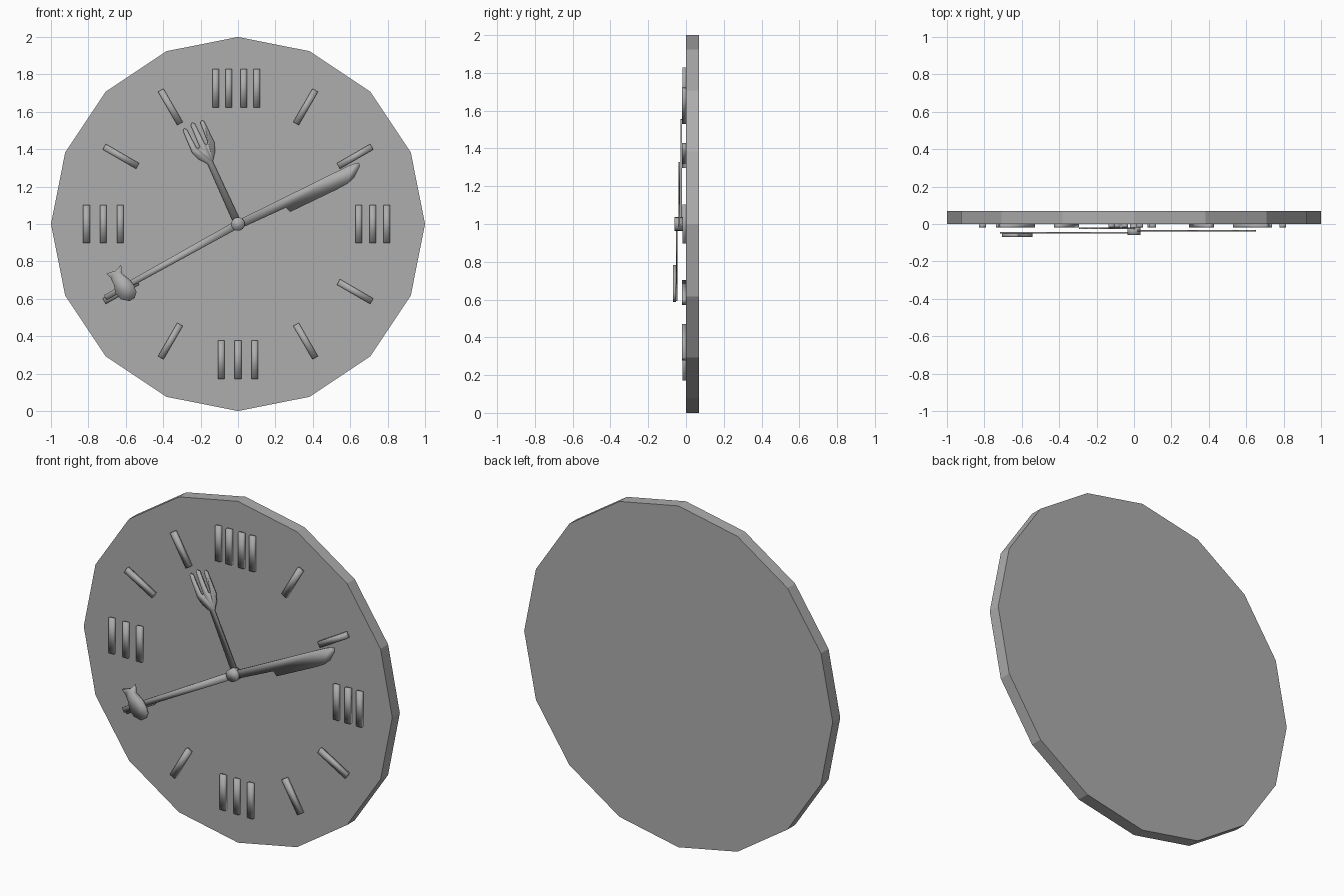
import bpy, bmesh, math
from mathutils import Vector

if "Cube" in bpy.data.objects:
    bpy.data.objects.remove(bpy.data.objects["Cube"])

grey = bpy.data.materials.new("dark_grey")
grey.diffuse_color = (.42, .42, .42, 1)
grey.use_nodes = True
grey.node_tree.nodes["Principled BSDF"].inputs["Base Color"].default_value = grey.diffuse_color


def plate(name, outlines, front, back, smooth=True):
    """Extrude (x, z) outlines between two depths."""
    bm = bmesh.new()
    for pts in outlines:
        face = bm.faces.new([bm.verts.new((x, front, z)) for x, z in pts])
        ext = bmesh.ops.extrude_face_region(bm, geom=[face], use_keep_orig=True)
        verts = [g for g in ext["geom"] if isinstance(g, bmesh.types.BMVert)]
        bmesh.ops.translate(bm, verts=verts, vec=(0, back - front, 0))
    bmesh.ops.recalc_face_normals(bm, faces=bm.faces)
    for face in bm.faces:
        face.smooth = smooth
    mesh = bpy.data.meshes.new(name)
    bm.to_mesh(mesh)
    bm.free()
    mesh.materials.append(grey)
    obj = bpy.data.objects.new(name, mesh)
    bpy.context.collection.objects.link(obj)
    return obj


def ring(radius, sides):
    return [(radius * math.sin(2 * math.pi * i / sides),
             1 + radius * math.cos(2 * math.pi * i / sides)) for i in range(sides)]


def turned(pts, degrees):
    """Local (side, along) points turned clockwise from twelve o'clock about the hub."""
    s, c = math.sin(math.radians(degrees)), math.cos(math.radians(degrees))
    return [(u * c + v * s, 1 - u * s + v * c) for u, v in pts]


def bar(x, z, w, h):
    return [(x - w / 2, z - h / 2), (x + w / 2, z - h / 2),
            (x + w / 2, z + h / 2), (x - w / 2, z + h / 2)]


# Sixteen-sided clock face
plate("clock_face", [ring(1, 16)], 0, 0.07, smooth=False)

# Slim hour markers
for hour in (1, 2, 4, 5, 7, 8, 10, 11):
    mark = [(-.017, .62), (.017, .62), (.017, .826), (-.017, .826)]
    plate(f"hour_marker_{hour}", [turned(mark, hour * 30)], -0.02, 0)

# Quarter-hour markers: groups of plain upright bars
quarters = {
    "top": (1.725, (-.12, -.05, .03, .1)),
    "right": (1.0, (.645, .72, .795)),
    "bottom": (.275, (-.09, 0, .09)),
    "left": (1.0, (-.81, -.72, -.63)),
}
for side, (z, xs) in quarters.items():
    plate(f"quarter_marker_{side}", [bar(x, z, .035, .205) for x in xs], -0.018, 0)

# Fork hand
fork = [(-.02, 0), (-.016, .36), (-.05, .405), (-.066, .45), (-.062, .575),
        (-.052, .585), (-.04, .575), (-.034, .465), (-.024, .455), (-.016, .465),
        (-.012, .585), (0, .595)]
fork = fork + [(-u, v) for u, v in reversed(fork[:-1])]
fork = [(u + .01 * v, v) for u, v in fork]
plate("fork_hand", [turned(fork, -25)], -0.028, -0.02)

# Knife hand
knife = [(-.01, 1.015), (.49, 1.262), (.588, 1.31), (.62, 1.322), (.647, 1.328),
         (.652, 1.31), (.62, 1.246), (.585, 1.215), (.53, 1.185), (.278, 1.064),
         (.257, 1.088), (.01, .975)]
plate("knife_hand", [knife], -0.039, -0.031)

# Spoon hand: handle and spouted bowl
reach = Vector((-.71, -.394)).length
handle = [(-.021, -.01), (.021, -.01), (.015, reach), (-.015, reach)]
plate("spoon_handle", [turned(handle, 180 + math.degrees(math.atan2(.71, .394)))],
      -0.052, -0.044)
bowl = [(-.705, .735), (-.655, .75), (-.625, .782), (-.62, .735), (-.58, .705),
        (-.555, .67), (-.543, .635), (-.552, .605), (-.58, .588), (-.625, .597),
        (-.655, .63), (-.664, .675), (-.68, .71)]
plate("spoon_bowl", [bowl], -0.07, -0.052)

# Centre spindle and cap
plate("spindle", [ring(.022, 16)], -0.045, 0)
plate("spindle_cap", [ring(.036, 16)], -0.06, -0.018)
